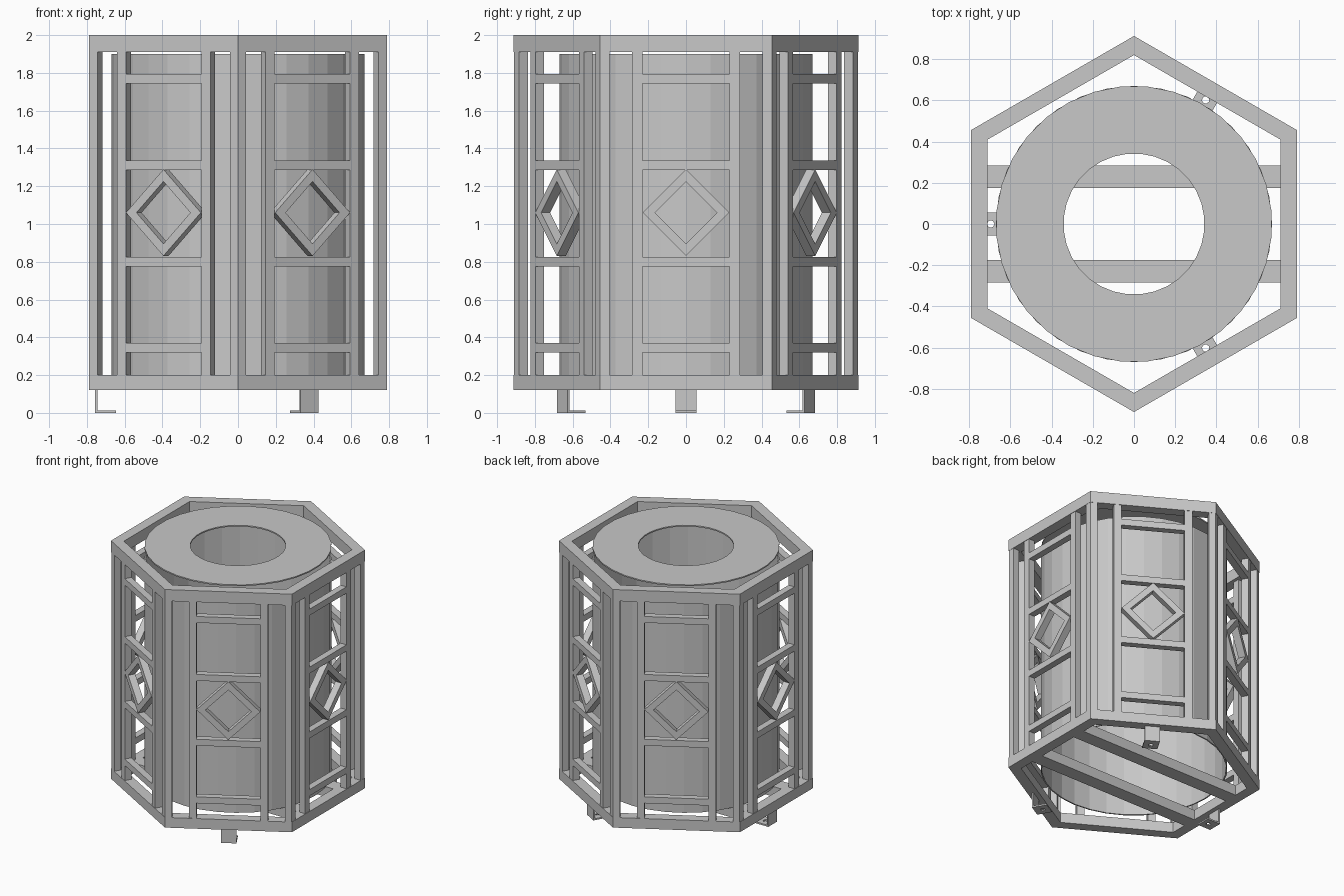
import bpy, bmesh
from math import cos, sin, pi, radians, sqrt
from mathutils import Matrix, Vector

cube = bpy.data.objects.get("Cube")
if cube:
    bpy.data.objects.remove(cube, do_unlink=True)

grey = bpy.data.materials.new("plain grey")
grey.use_nodes = True
colour = (0.58, 0.58, 0.58, 1)
grey.diffuse_color = colour
grey.node_tree.nodes["Principled BSDF"].inputs["Base Color"].default_value = colour


def finish(name, bm, angle=0.0):
    """Turn a bmesh into an object, spun about the vertical axis."""
    bmesh.ops.recalc_face_normals(bm, faces=bm.faces)
    mesh = bpy.data.meshes.new(name)
    bm.to_mesh(mesh)
    bm.free()
    mesh.materials.append(grey)
    obj = bpy.data.objects.new(name, mesh)
    obj.rotation_euler.z = radians(angle)
    bpy.context.collection.objects.link(obj)
    return obj


def box(bm, x, y, z):
    """Add a box given its (low, high) range on each axis."""
    size = [b - a for a, b in (x, y, z)]
    mid = [(a + b) / 2 for a, b in (x, y, z)]
    m = Matrix.Translation(mid) @ Matrix.Diagonal((*size, 1))
    bmesh.ops.create_cube(bm, size=1, matrix=m)


def polygon(radius, sides, turn=0.0):
    return [(radius * cos(turn + 2 * pi * i / sides),
             radius * sin(turn + 2 * pi * i / sides)) for i in range(sides)]


def frame(bm, outer, inner, low, high, matrix=Matrix()):
    """Add a flat ring between two loops with equal point counts."""
    loops = [[bm.verts.new(matrix @ Vector((*p, h))) for p in pts]
             for pts, h in ((outer, low), (outer, high), (inner, high), (inner, low))]
    n = len(outer)
    for a, b in zip(loops, loops[1:] + loops[:1]):
        for i in range(n):
            j = (i + 1) % n
            bm.faces.new((a[i], a[j], b[j], b[i]))


def prism(bm, points, low, high):
    """Add a solid upright prism."""
    a, b = ([bm.verts.new((*p, h)) for p in points] for h in (low, high))
    bm.faces.new(a)
    bm.faces.new(b)
    for i in range(len(a)):
        j = (i + 1) % len(a)
        bm.faces.new((a[i], a[j], b[j], b[i]))


APOTHEM, INNER = 0.79, 0.71      # hexagon face distances
DEPTH = 0.055                    # thickness of the cage bars
BACK = APOTHEM - DEPTH
FLOOR, SILL, HEAD, TOP = 0.12, 0.20, 1.91, 2.0
corner = 2 / sqrt(3)             # apothem to corner distance

# Hexagonal rings at the bottom and top
for name, low, high in (("bottom_ring", FLOOR, SILL), ("top_ring", HEAD, TOP)):
    bm = bmesh.new()
    frame(bm, polygon(APOTHEM * corner, 6, pi / 6),
          polygon(INNER * corner, 6, pi / 6), low, high)
    finish(name, bm)

# Maps a flat frame onto the +x face: first axis to y, second to z, height to x
upright = Matrix(((0, 0, 1, 0), (1, 0, 0, 0), (0, 1, 0, 1.06), (0, 0, 0, 1)))

for side in range(6):
    angle = side * 60

    # Ladder panel: two posts with four rails
    bm = bmesh.new()
    for s in (-1, 1):
        box(bm, (BACK, APOTHEM - 0.003), sorted((s * 0.23, s * 0.285)), (SILL, HEAD))
    for z in (0.32, 0.775, 1.287, 1.745):
        box(bm, (BACK, APOTHEM - 0.003), (-0.23, 0.23), (z, z + 0.05))
    finish("side_panel", bm, angle)

    # Open diamond between the middle rails
    bm = bmesh.new()
    frame(bm, polygon(0.229, 4), polygon(0.165, 4), BACK, APOTHEM, upright)
    finish("diamond", bm, angle)

    # Bent corner post, drawn around the corner on the +x axis
    bm = bmesh.new()
    tip, notch = APOTHEM * corner - 0.002, BACK * corner
    run = Vector((-0.5, sqrt(3) / 2)) * 0.05
    inward = Vector((-sqrt(3) / 2, -0.5)) * DEPTH
    arm = Vector((tip, 0)) + run
    elbow = arm + inward
    prism(bm, [(tip, 0), arm, elbow, (notch, 0),
               (elbow.x, -elbow.y), (arm.x, -arm.y)], SILL, HEAD)
    finish("corner_post", bm, angle + 30)

# Two cross bars carrying the drum
for y in (-0.23, 0.23):
    bm = bmesh.new()
    box(bm, (-INNER, INNER), (y - 0.055, y + 0.055), (FLOOR, SILL))
    finish("cross_bar", bm)

# Thin open drum
bm = bmesh.new()
frame(bm, polygon(0.67, 32), polygon(0.66, 32), SILL, 1.9)
finish("drum", bm)

# Flat lid with a round opening
bm = bmesh.new()
frame(bm, polygon(0.67, 32, pi / 32), polygon(0.342, 32, pi / 32), 1.99, TOP)
finish("lid", bm)

# Three bent feet with a screw hole
for angle in (60, 180, 300):
    bm = bmesh.new()
    box(bm, (0.745, 0.757), (-0.055, 0.055), (0, FLOOR))
    square = [(0.05, 0), (0.05, 0.055), (0, 0.055), (-0.05, 0.055),
              (-0.05, 0), (-0.05, -0.055), (0, -0.055), (0.05, -0.055)]
    frame(bm, square, polygon(0.018, 8), 0, 0.012, Matrix.Translation((0.695, 0, 0)))
    finish("foot", bm, angle)
